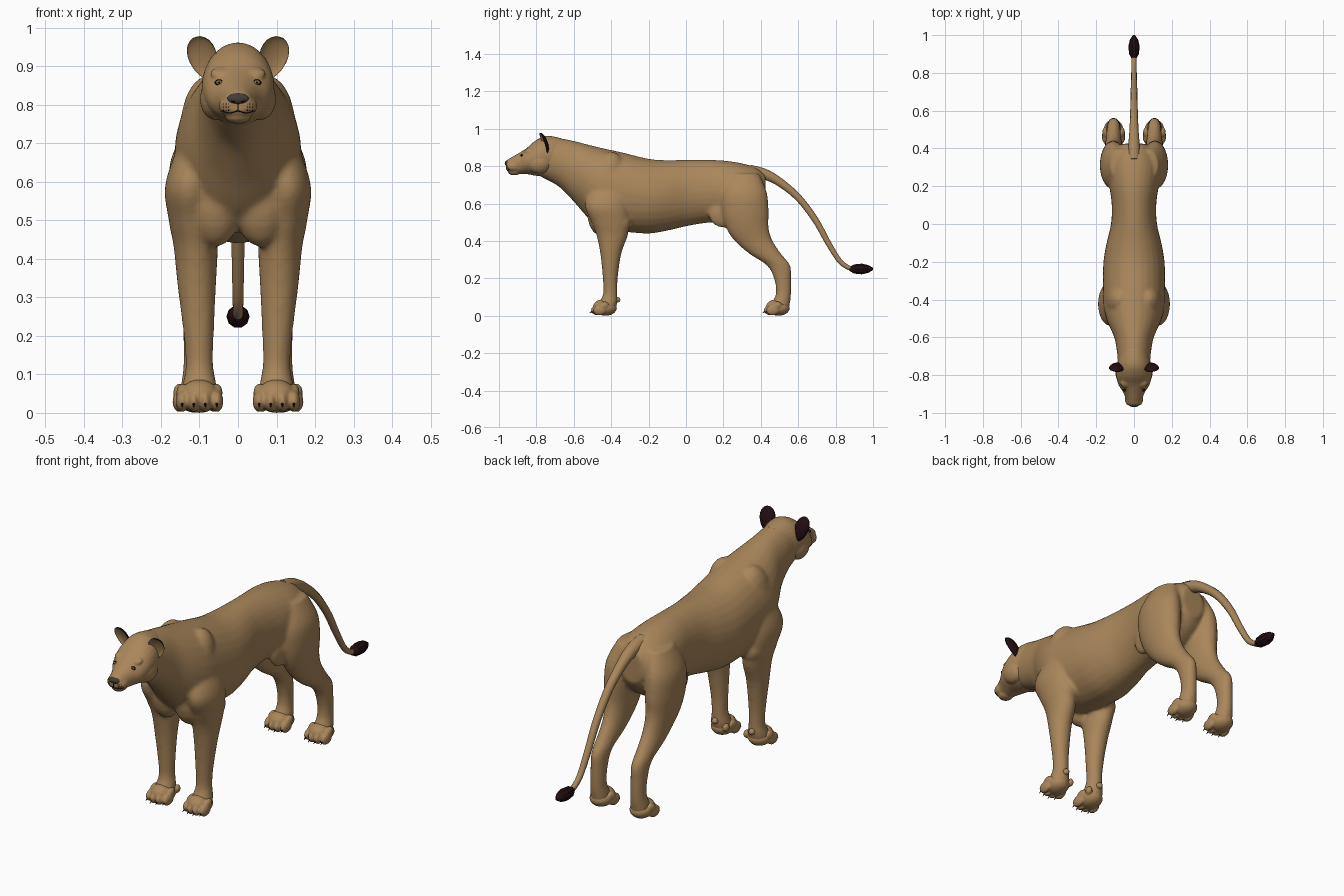
import bpy, bmesh, math
from mathutils import Vector, Matrix
from mathutils.bvhtree import BVHTree

cube = bpy.data.objects.get("Cube")
if cube:
    bpy.data.objects.remove(cube)


def material(name, r, g, b):
    m = bpy.data.materials.new(name)
    m.use_nodes = True
    m.diffuse_color = (r, g, b, 1)
    bsdf = m.node_tree.nodes["Principled BSDF"]
    bsdf.inputs["Base Color"].default_value = (r, g, b, 1)
    bsdf.inputs["Roughness"].default_value = 0.8
    return m


FUR = material("tawny fur", 0.40, 0.24, 0.105)
DARK = material("dark tuft", 0.016, 0.004, 0.005)
NOSE = material("nose grey", 0.06, 0.045, 0.035)
AMBER = material("eye amber", 0.33, 0.17, 0.05)
BLACK = material("black", 0.006, 0.005, 0.005)


def finish(name, bm, mats, smooth=True):
    """Turn a bmesh into a named object."""
    bmesh.ops.recalc_face_normals(bm, faces=bm.faces)
    for f in bm.faces:
        f.smooth = smooth
    mesh = bpy.data.meshes.new(name)
    bm.to_mesh(mesh)
    bm.free()
    for m in mats:
        mesh.materials.append(m)
    obj = bpy.data.objects.new(name, mesh)
    bpy.context.collection.objects.link(obj)
    return obj


def fuse(obj, voxel, rounds):
    """Merge overlapping volumes into one smooth skin."""
    rem = obj.modifiers.new("fuse", "REMESH")
    rem.mode, rem.voxel_size, rem.use_smooth_shade = "VOXEL", voxel, True
    soft = obj.modifiers.new("soften", "SMOOTH")
    soft.factor, soft.iterations = 0.5, rounds


def spline(rows, steps=5):
    """Catmull-Rom interpolation through rows of numbers."""
    out = []
    for i in range(len(rows) - 1):
        quad = [rows[max(i - 1, 0)], rows[i], rows[i + 1], rows[min(i + 2, len(rows) - 1)]]
        for k in range(steps):
            t = k / steps
            out.append([b + t * (c - a + t * (2 * a - 5 * b + 4 * c - d + t * (3 * b - a - 3 * c + d))) / 2
                        for a, b, c, d in zip(*quad)])
    return out + [list(rows[-1])]


def loft(bm, rings, sides=28):
    """Skin a list of (centre, u, v) ellipses and cap both ends."""
    loops = []
    for c, u, v in rings:
        angles = [math.tau * k / sides for k in range(sides)]
        loops.append([bm.verts.new(c + u * math.cos(a) + v * math.sin(a)) for a in angles])
    for a, b in zip(loops, loops[1:]):
        for k in range(sides):
            n = (k + 1) % sides
            bm.faces.new((a[k], a[n], b[n], b[k]))
    bm.faces.new(loops[0][::-1])
    bm.faces.new(loops[-1])


def trunk(bm, rows):
    """Rows are y, top, bottom, half width."""
    loft(bm, [(Vector((0, y, (t + b) / 2)), Vector((w, 0, 0)), Vector((0, 0, (t - b) / 2)))
              for y, t, b, w in spline(rows)])


def limb(bm, rows, side):
    """Rows are z, x, y, half width, half depth."""
    loft(bm, [(Vector((side * x, y, z)), Vector((rx, 0, 0)), Vector((0, ry, 0)))
              for z, x, y, rx, ry in spline(rows)])


def blob(bm, centre, radii, tilt=0, segs=20):
    mat = Matrix.Translation(centre) @ Matrix.Rotation(tilt, 4, "X") @ Matrix.Diagonal((*radii, 1))
    return bmesh.ops.create_uvsphere(bm, u_segments=segs, v_segments=segs // 2, radius=1, matrix=mat)["verts"]


# Body: trunk, neck and four legs fused together
TRUNK = [(-.84, .89, .78, .06), (-.76, .955, .735, .082), (-.68, .95, .69, .09), (-.6, .935, .61, .105),
         (-.52, .914, .52, .14), (-.44, .895, .47, .162), (-.34, .873, .45, .165), (-.2, .839, .44, .162),
         (-.1, .832, .455, .145), (0, .834, .478, .122), (.1, .834, .495, .118), (.2, .83, .5, .13),
         (.3, .815, .49, .14), (.38, .79, .54, .11), (.425, .755, .6, .06)]
FORE = [(.74, .09, -.4, .045, .08), (.6, .125, -.425, .063, .115), (.5, .12, -.405, .06, .1),
        (.43, .11, -.395, .057, .084), (.33, .107, -.402, .05, .056), (.2, .102, -.405, .039, .04),
        (.12, .1, -.405, .036, .038), (.07, .1, -.415, .045, .048), (.02, .1, -.43, .048, .05)]
HIND = [(.76, .08, .31, .045, .08), (.66, .105, .31, .069, .122), (.56, .11, .315, .07, .127),
        (.47, .11, .328, .06, .114), (.4, .108, .362, .05, .102), (.33, .108, .425, .043, .085),
        (.27, .108, .494, .036, .063), (.2, .108, .516, .034, .046), (.12, .108, .521, .034, .041),
        (.06, .108, .505, .042, .05), (.02, .108, .495, .045, .05)]
bm = bmesh.new()
trunk(bm, TRUNK)
for s in (1, -1):
    limb(bm, FORE, s)
    limb(bm, HIND, s)
    blob(bm, (s * .115, -.345, .5), (.05, .05, .06))           # elbow
    blob(bm, (s * .06, -.46, .56), (.075, .07, .13))           # breast
    blob(bm, (s * .075, -.42, .74), (.075, .09, .14), -.25)    # shoulder blade
    blob(bm, (s * .09, .2, .55), (.03, .08, .08))              # flank fold
fuse(finish("body", bm, [FUR]), .009, 6)

# Paws: pad, four toes and heel; claws are separate dark cones
for label, cx, back, reach in (("front", .1, -.43, -.478), ("hind", .108, .495, .447)):
    paw, claws = bmesh.new(), bmesh.new()
    for s in (1, -1):
        blob(paw, (s * cx, back, .04), (.053, .06, .04))
        blob(paw, (s * cx, (back + reach) / 2, .05), (.047, .045, .036), .3)
        for k in (-1.5, -.5, .5, 1.5):
            x, y = s * cx + k * .03, reach + abs(k) * .011
            blob(paw, (x, y, .03), (.017, .036, .028))
            blob(paw, (x, y + .02, .052), (.015, .03, .022), .5)
            tip = Matrix.Translation((x, y - .034, .022)) @ Matrix.Rotation(2.2, 4, "X")
            bmesh.ops.create_cone(claws, segments=8, radius1=.005, radius2=.001, depth=.024,
                                  cap_ends=True, matrix=tip)
        if label == "front":
            blob(paw, (s * cx, -.368, .085), (.016, .018, .016))
            blob(paw, (s * .056, -.39, .055), (.014, .018, .02))
    fuse(finish(label + "_paws", paw, [FUR]), .005, 2)
    finish(label + "_claws", claws, [BLACK])

# Head: skull, cheeks, brows, muzzle and chin
bm = bmesh.new()
trunk(bm, [(-.66, .948, .76, .07), (-.74, .962, .745, .09), (-.8, .94, .748, .094), (-.85, .898, .757, .083),
           (-.89, .872, .757, .058), (-.93, .849, .76, .042), (-.953, .835, .772, .036), (-.962, .825, .785, .025)])
for s in (1, -1):
    blob(bm, (s * .057, -.785, .815), (.042, .065, .055))
    blob(bm, (s * .042, -.845, .881), (.03, .025, .014), .5)
    blob(bm, (s * .023, -.925, .797), (.027, .036, .026))
blob(bm, (0, -.918, .769), (.034, .034, .018))
head = finish("head", bm, [FUR])
fuse(head, .005, 3)
bpy.context.view_layer.update()
surface = BVHTree.FromObject(head, bpy.context.evaluated_depsgraph_get())


def on_face(x, z, lift=0.0):
    """Point on the front of the head."""
    hit = surface.ray_cast(Vector((x, -2, z)), Vector((0, 1, 0)))[0]
    return (hit or Vector((x, -.9, z))) - Vector((0, lift, 0))


def cord(name, points, radii, mat):
    """Round tapered tube through points."""
    curve = bpy.data.curves.new(name, "CURVE")
    curve.dimensions, curve.bevel_depth, curve.bevel_resolution = "3D", 1, 3
    curve.use_fill_caps = True
    line = curve.splines.new("POLY")
    line.points.add(len(points) - 1)
    for p, co, r in zip(line.points, points, radii):
        p.co, p.radius = (*co, 1), r
    line.use_smooth = True
    curve.materials.append(mat)
    obj = bpy.data.objects.new(name, curve)
    bpy.context.collection.objects.link(obj)


# Nose, eyes and mouth
bm = bmesh.new()
blob(bm, (0, -.956, .816), (.029, .013, .015), -.3)
finish("nose", bm, [NOSE])
balls, rims, spots = bmesh.new(), bmesh.new(), bmesh.new()
for s in (1, -1):
    eye = on_face(s * .049, .858)
    blob(rims, eye, (.012, .006, .008))
    blob(balls, eye - Vector((0, .004, 0)), (.008, .004, .0055))
    blob(rims, eye - Vector((0, .007, 0)), (.003, .002, .003), 0, 10)
    blob(rims, on_face(s * .012, .809, .003), (.006, .003, .004), 0, 10)
    for row in range(3):
        for k in range(3):
            blob(spots, on_face(s * (.024 + .007 * k), .802 - .008 * row), (.0015,) * 3, 0, 8)
    mouth = [on_face(s * .042 * k / 8, .785 - .006 * math.sin(k / 2.6)) for k in range(9)]
    cord("mouth_line", mouth, [.0016] * len(mouth), BLACK)
cord("lip_cleft", [on_face(0, z / 1000) for z in (803, 797, 791, 785)], [.0016] * 4, BLACK)
finish("eyes", balls, [AMBER])
finish("eye_rims", rims, [BLACK])
finish("whisker_spots", spots, [BLACK])

# Ears: cupped shells, fur inside and dark behind
bm = bmesh.new()
for s in (1, -1):
    shell = blob(bm, (0, 0, 0), (.038, .024, .06), 0, 24)
    front = {f for v in shell for f in v.link_faces if f.calc_center_median().y < -.001}
    for f in {f for v in shell for f in v.link_faces}:
        f.material_index = 0 if f in front else 1
    for v in shell:
        if v.co.y < 0:
            v.co.y *= -.65
        v.co.x *= 1 + 2.5 * v.co.z
    place = (Matrix.Translation((s * .091, -.763, .922)) @ Matrix.Rotation(s * .3, 4, "Y")
             @ Matrix.Rotation(.3, 4, "X") @ Matrix.Rotation(s * .25, 4, "Z"))
    bmesh.ops.transform(bm, matrix=place, verts=shell)
finish("ears", bm, [FUR, DARK])

# Tail with a faceted tuft
path = spline([(.34, .775, .034), (.42, .757, .03), (.5, .715, .024), (.6, .632, .02), (.69, .515, .018),
               (.76, .39, .016), (.82, .295, .014), (.87, .257, .013), (.91, .25, .012)])
cord("tail", [(0, y, z) for y, z, r in path], [r for y, z, r in path], FUR)
bm = bmesh.new()
loft(bm, [(Vector((0, y, .25)), Vector((r, 0, 0)), Vector((0, 0, r)))
          for y, r in ((.875, .012), (.9, .026), (.94, .03), (.975, .022), (1, .006))], 10)
finish("tail_tuft", bm, [DARK], smooth=False)
